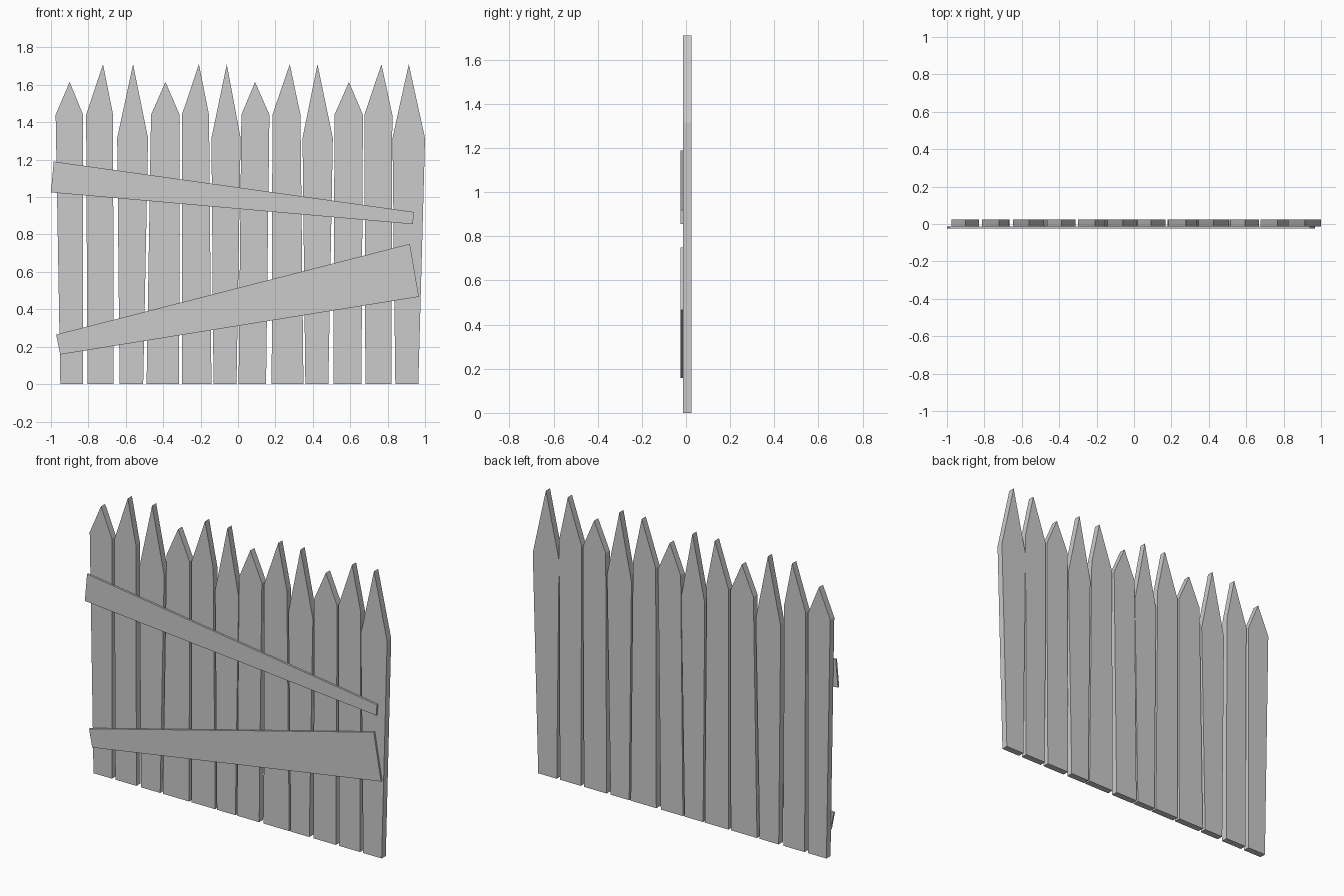
import bpy, bmesh

if "Cube" in bpy.data.objects:
    bpy.data.objects.remove(bpy.data.objects["Cube"])


def slab(name, outline, y_front, y_back):
    """Extrude an x-z outline between two y depths."""
    bm = bmesh.new()
    face = bm.faces.new([bm.verts.new((x, y_front, z)) for x, z in outline])
    ext = bmesh.ops.extrude_face_region(bm, geom=[face])
    verts = [v for v in ext["geom"] if isinstance(v, bmesh.types.BMVert)]
    bmesh.ops.translate(bm, verts=verts, vec=(0, y_back - y_front, 0))
    bmesh.ops.recalc_face_normals(bm, faces=bm.faces)
    mesh = bpy.data.meshes.new(name)
    bm.to_mesh(mesh)
    bm.free()
    obj = bpy.data.objects.new(name, mesh)
    bpy.context.collection.objects.link(obj)
    return obj


# Three picket cuts: (shoulder height, tip height)
SHORT, TALL, SHARP = (1.44, 1.615), (1.44, 1.71), (1.315, 1.71)

# Pickets: bottom left/right, shoulder left/right, tip x, cut
pickets = [
    (-.950, -.828, -.975, -.828, -.900, SHORT),
    (-.805, -.665, -.812, -.668, -.722, TALL),
    (-.633, -.507, -.646, -.481, -.561, SHARP),
    (-.489, -.315, -.465, -.312, -.388, SHORT),
    (-.300, -.142, -.300, -.155, -.209, TALL),
    (-.131, -.008, -.142, .014, -.060, SHARP),
    (.003, .150, .018, .168, .091, SHORT),
    (.180, .350, .184, .334, .277, TALL),
    (.360, .483, .345, .507, .425, SHARP),
    (.510, .660, .516, .668, .593, SHORT),
    (.681, .820, .676, .825, .767, TALL),
    (.841, .964, .826, 1.00, .913, SHARP),
]
for i, (bl, br, sl, sr, tip, (zs, zt)) in enumerate(pickets, 1):
    slab(f"picket_{i:02d}", [(bl, 0), (br, 0), (sr, zs), (tip, zt), (sl, zs)],
         -0.014, 0.025)

# Crooked cross rails nailed to the front
slab("upper_rail", [(-1.0, 1.025), (.935, .855), (.94, .92), (-.985, 1.19)],
     -0.025, -0.013)
slab("lower_rail", [(-.951, .158), (.967, .467), (.919, .75), (-.972, .265)],
     -0.025, -0.013)
